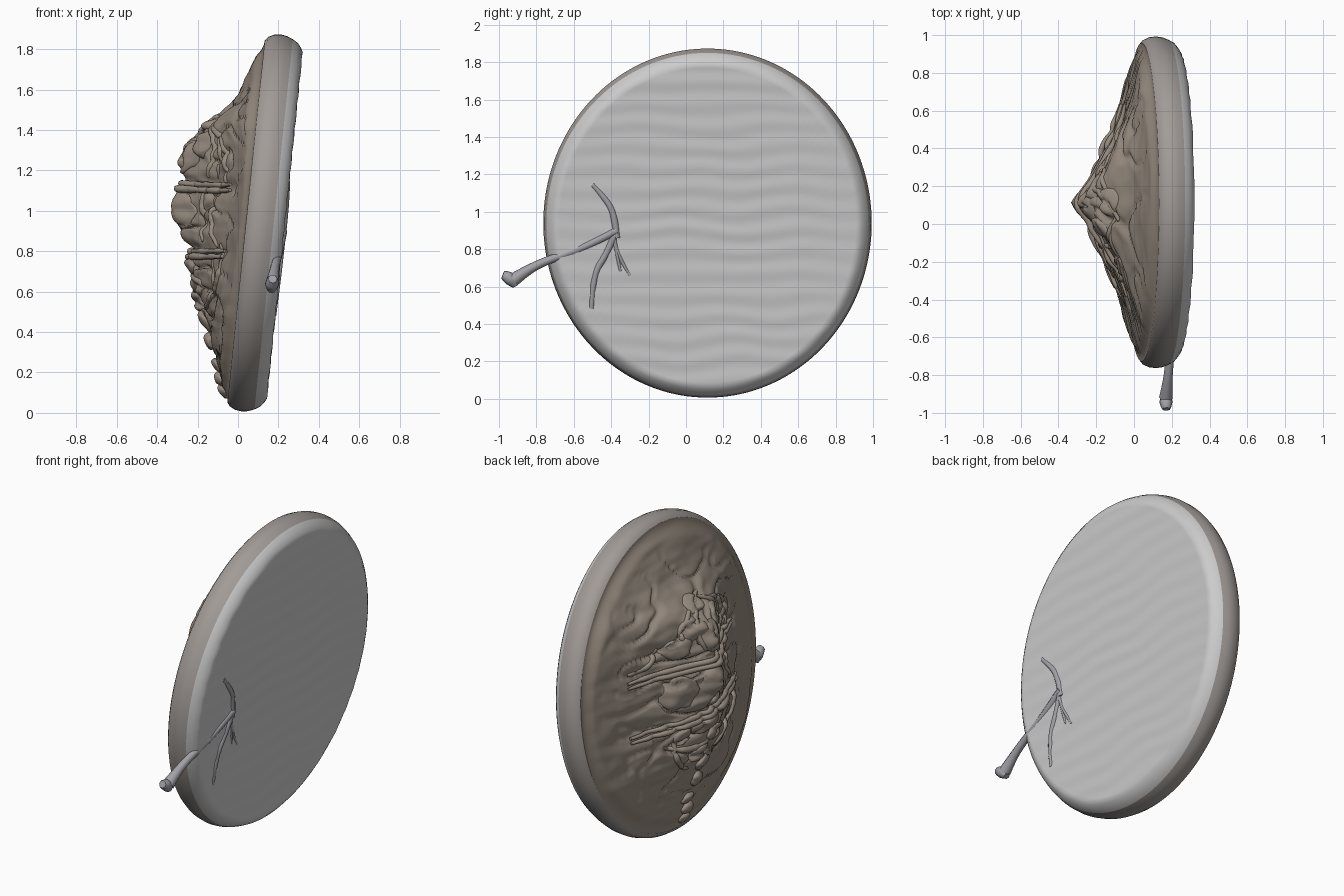
import bpy, bmesh, math, random
from mathutils import Vector, noise

if "Cube" in bpy.data.objects:
    bpy.data.objects.remove(bpy.data.objects["Cube"])

random.seed(4)
TILT = 0.103
C = Vector((0.231, 0.115, 0.928))
UP = Vector((math.sin(TILT), 0, math.cos(TILT)))
N = Vector((math.cos(TILT), 0, -math.sin(TILT)))
RY, RU = 0.878, 0.938


def material(name, *rgb):
    m = bpy.data.materials.new(name)
    m.diffuse_color = (*rgb, 1)
    m.use_nodes = True
    m.node_tree.nodes["Principled BSDF"].inputs["Base Color"].default_value = m.diffuse_color
    return m


brown = material("weathered_brown", 0.31, 0.26, 0.215)
rim_grey = material("rim_grey_brown", 0.36, 0.33, 0.31)
steel = material("dull_grey", 0.36, 0.36, 0.39)


def place(y, u, w):
    """Disc coordinates (across, up, depth behind flat face) to world."""
    return C + Vector((0, y, 0)) + UP * u - N * w


def interp(table, v):
    for (a, fa), (b, fb) in zip(table, table[1:]):
        if v <= b:
            return fa + (fb - fa) * (v - a) / (b - a)
    return table[-1][1]


STRETCH_UP = [(0, 0), (.30, .04), (.38, .08), (.47, .17), (.52, .28), (.62, .46), (.78, .68), (.94, .875)]
STRETCH_DOWN = [(0, 0), (.1, .03), (.2, .11), (.32, .2), (.44, .28), (.6, .46), (.78, .68), (.94, .875)]
HEIGHT = [(0, .55), (.05, .52), (.1, .475), (.2, .415), (.3, .365), (.4, .325), (.5, .29),
          (.6, .26), (.8, .21), (.875, .18)]
BARS = (0.17, -0.16)


def height(y, u):
    """Depth of the domed relief, with creases and grooves beside the bars."""
    d = math.hypot(y, interp(STRETCH_UP if u > 0 else STRETCH_DOWN, abs(u)))
    h = interp(HEIGHT, d)
    env = max(0, 1 - d / 0.75)
    p = Vector((y * 3.5, u * 7, 0.3))
    h += env * (0.03 * noise.noise(p) + 0.02 * noise.noise(p * 2.7))
    h -= min(1, env * 1.5) * 0.03 * math.exp(-(noise.noise(p * 1.3 + Vector((5, 2, 1))) / 0.07) ** 2)
    h += 0.006 * noise.noise(Vector((y * 4, u * 22, 2)))
    for b in BARS:
        h -= 0.035 * env * math.exp(-((u - b) / 0.035) ** 2)
    # blend to the rim edge
    r = math.hypot(y / RY, u / RU)
    k = min(1, max(0, (r - .86) / .1))
    return h + (0.192 - h) * k * k * (3 - 2 * k)


def finish(name, bm, mat=None):
    bmesh.ops.recalc_face_normals(bm, faces=bm.faces)
    me = bpy.data.meshes.new(name)
    bm.to_mesh(me)
    bm.free()
    ob = bpy.data.objects.new(name, me)
    bpy.context.collection.objects.link(ob)
    for f in me.polygons:
        f.use_smooth = True
    if mat:
        me.materials.append(mat)
    return ob


def rings(name, profile, mat, cap, seg=160):
    """Loft elliptical rings; profile holds (radius, depth or depth function)."""
    bm = bmesh.new()
    loops = []
    for r, w in profile:
        loop = []
        for i in range(seg):
            a = math.tau * i / seg
            y, u = r * RY * math.cos(a), r * RU * math.sin(a)
            loop.append(bm.verts.new(place(y, u, w(y, u) if callable(w) else w)))
        loops.append(loop)
    for a, b in zip(loops, loops[1:]):
        for i in range(seg):
            j = (i + 1) % seg
            bm.faces.new((a[i], a[j], b[j], b[i]))
    if cap:
        w = profile[0][1]
        mid = bm.verts.new(place(0, 0, w(0, 0)))
        for i in range(seg):
            bm.faces.new((mid, loops[0][i], loops[0][(i + 1) % seg]))
    return finish(name, bm, mat)


def tube(name, pts, radii, mat):
    """Round tube through smoothed world points."""
    cu = bpy.data.curves.new(name, 'CURVE')
    cu.dimensions = '3D'
    cu.bevel_depth = 1
    cu.bevel_resolution = 2
    cu.use_fill_caps = True
    cu.resolution_u = 5
    sp = cu.splines.new('NURBS')
    sp.points.add(len(pts) - 1)
    for q, p, r in zip(sp.points, pts, radii):
        q.co = (*p, 1)
        q.radius = r
    sp.order_u = 3
    sp.use_endpoint_u = True
    cu.materials.append(mat)
    ob = bpy.data.objects.new(name, cu)
    bpy.context.collection.objects.link(ob)
    bpy.ops.object.select_all(action='DESELECT')
    ob.select_set(True)
    bpy.context.view_layer.objects.active = ob
    bpy.ops.object.convert(target='MESH')
    return bpy.context.object


def strand(name, a, b, bow, r, lift=0.0, n=14):
    """Tapered tube lying on the relief from a to b, bowed sideways."""
    pts, radii = [], []
    for i in range(n + 1):
        t = i / n
        s = math.sin(math.pi * t) * bow
        y = a[0] + (b[0] - a[0]) * t - (b[1] - a[1]) * s
        u = a[1] + (b[1] - a[1]) * t + (b[0] - a[0]) * s
        pts.append(place(y, u, height(y, u) + lift))
        radii.append(r * random.uniform(.8, 1.2) * (.5 + .5 * math.sin(math.pi * t) ** .5))
    return tube(name, pts, radii, brown)


def lump(name, y, u, sy, su, thick):
    """Irregular flattened boulder that follows the relief."""
    bm = bmesh.new()
    bmesh.ops.create_uvsphere(bm, u_segments=24, v_segments=14, radius=1)
    for v in bm.verts:
        k = 1 + 0.3 * noise.noise(v.co * 1.3 + Vector((y * 9, u * 9, 0)))
        py, pu = y + v.co.x * sy * k, u + v.co.y * su * k
        v.co = place(py, pu, height(py, pu) + v.co.z * thick)
    return finish(name, bm, brown)


# flat face with faint ripples and rounded rim
def ripple(y, u):
    return 0.002 * math.sin(u * 55 + 2 * noise.noise(Vector((y * 3, u * 3, 0))))


rings("flat_face", [(.92 * i / 50, ripple) for i in range(1, 51)]
      + [(.94, .01), (.965, .028), (.982, .055)], None, True)
rings("rim", [(.982, .055), (.995, .085), (1, .115), (.995, .15), (.98, .178), (.96, .192)], rim_grey, False)
# domed relief on the back
rings("relief_dome", [(.96 * i / 85, height) for i in range(1, 86)], brown, True, 200)

# paired crossing bars
for k, u in enumerate(BARS):
    for s in (-1, 1):
        strand(f"cross_bar_{k}_{s}", (.52, u + s * .014 - .03), (-.5, u + s * .014 - .01), .01, .017, .014, 28)

# curved strands in the upper and lower relief
for k, (a, b, bow) in enumerate([((-.22, .2), (-.08, .48), .25), ((-.3, .2), (-.16, .45), .3),
                                 ((.05, .22), (-.1, .5), -.3), ((.14, .22), (.05, .46), -.25),
                                 ((-.4, .15), (-.3, .4), .2), ((.5, .2), (.3, .3), .2),
                                 ((-.35, -.2), (-.15, -.45), -.25), ((-.45, -.12), (-.3, -.4), -.2),
                                 ((.2, -.25), (.1, -.5), .25), ((-.2, .12), (-.24, -.12), .1),
                                 ((-.33, .12), (-.4, -.14), .2), ((.3, -.3), (-.05, -.36), .1)]):
    strand(f"curved_strand_{k}", a, b, bow, .018, -.003)

# flattened lumps, larger above and smaller toward the bottom
for k, (y, u, sy, su, thick) in enumerate([(-.02, .29, .10, .08, .025), (-.14, .36, .06, .07, .03),
                                           (.1, .36, .08, .07, .025), (0, .47, .08, .045, .03),
                                           (.2, .27, .08, .06, .025), (-.02, .02, .12, .09, .02),
                                           (.2, 0, .09, .1, .02), (0, -.25, .12, .05, .025),
                                           (.18, -.27, .06, .05, .025), (-.1, -.34, .09, .05, .03),
                                           (.03, -.42, .08, .05, .03), (-.04, -.51, .06, .05, .035),
                                           (-.02, -.61, .05, .04, .035), (.02, -.72, .05, .035, .03),
                                           (0, -.79, .05, .035, .035), (0, -.85, .045, .03, .035)]):
    lump(f"lump_{k}", y, u, sy, su, thick)


def face_tube(name, pts, radii):
    """Tube along the flat face from (world y, world z, depth) points."""
    return tube(name, [place(y - C.y, (z - C.z) / math.cos(TILT), w) for y, z, w in pts], radii, steel)


# stick with knobbed end, and root-like branches on the flat face
face_tube("stick", [(-.37, .90, .006), (-.5, .83, .012), (-.62, .78, .015), (-.75, .735, .025),
                    (-.85, .685, .03), (-.92, .635, .032)],
          [.022, .022, .02, .022, .026, .036])
face_tube("stick_knob", [(-.91, .60, .032), (-.925, .625, .032), (-.955, .65, .032), (-.98, .66, .032)],
          [.018, .034, .034, .022])
face_tube("upper_branch", [(-.37, .86, .008), (-.38, .97, .008), (-.42, 1.06, .008), (-.5, 1.145, .01)],
          [.02, .02, .018, .015])
face_tube("lower_branch", [(-.38, .88, .008), (-.42, .78, .008), (-.5, .66, .008), (-.505, .48, .01)],
          [.02, .019, .018, .015])
for k, (y, z) in enumerate([(-.30, .66), (-.35, .68)]):
    face_tube(f"small_root_{k}", [(-.385, .86, .004), (-.37, .77, .004), (y, z, .004)], [.01, .01, .008])
